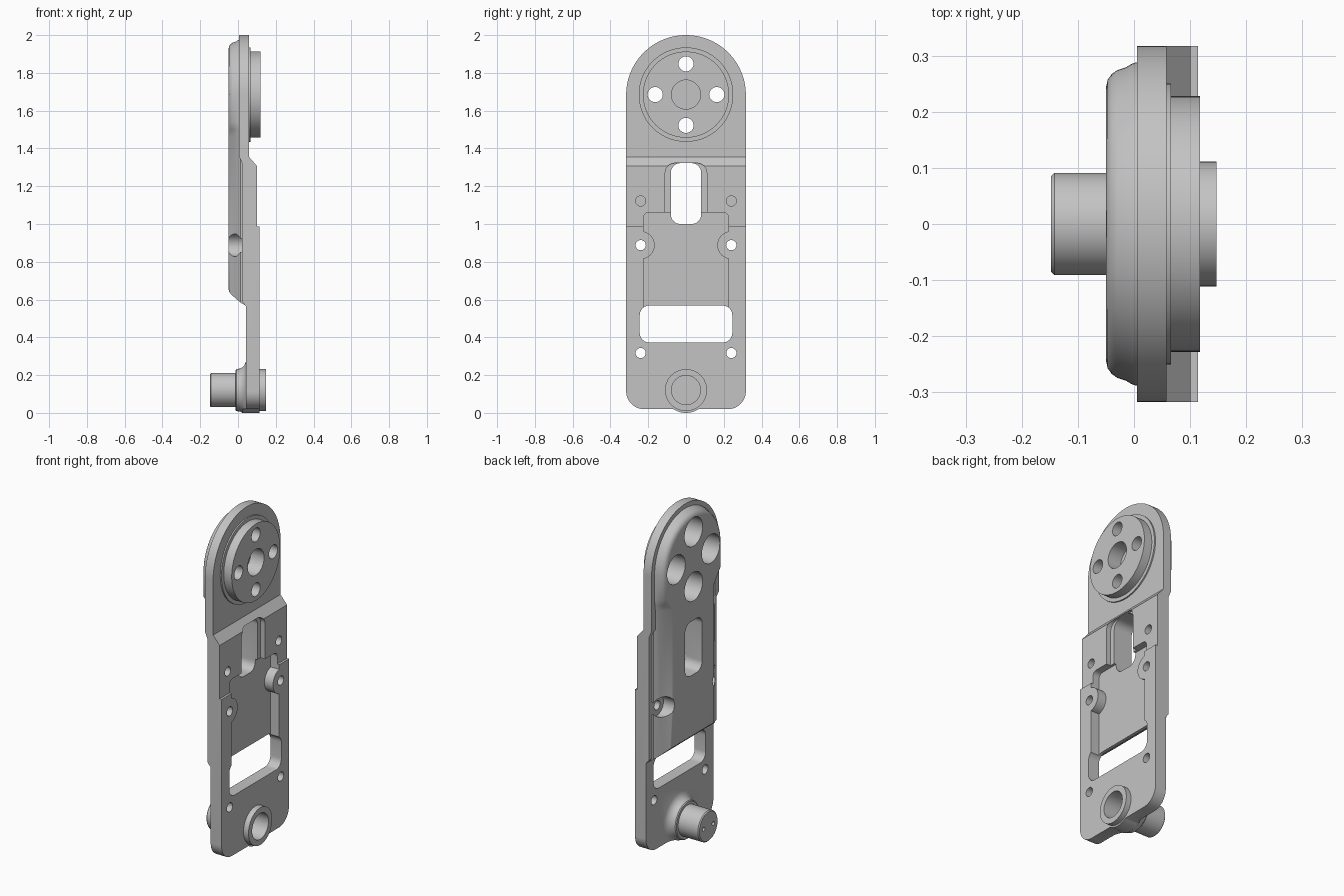
import bpy, bmesh
from math import sin, cos, radians, pi

if "Cube" in bpy.data.objects:
    bpy.data.objects.remove(bpy.data.objects["Cube"])

grey = bpy.data.materials.new("machined_grey")
grey.use_nodes = True
GREY = (0.55, 0.55, 0.55, 1)
grey.diffuse_color = GREY
grey.node_tree.nodes["Principled BSDF"].inputs["Base Color"].default_value = GREY

HEAD_Z, PIVOT_Z = 1.685, 0.121


def loft(name, sections):
    """Capped solid through matching point rings."""
    bm = bmesh.new()
    rings = [[bm.verts.new(p) for p in s] for s in sections]
    n = len(rings[0])
    for a, b in zip(rings, rings[1:]):
        for i in range(n):
            j = (i + 1) % n
            bm.faces.new((a[i], a[j], b[j], b[i]))
    bm.faces.new(rings[0])
    bm.faces.new(rings[-1])
    bmesh.ops.recalc_face_normals(bm, faces=bm.faces)
    mesh = bpy.data.meshes.new(name)
    bm.to_mesh(mesh)
    bm.free()
    mesh.materials.append(grey)
    ob = bpy.data.objects.new(name, mesh)
    bpy.context.collection.objects.link(ob)
    return ob


def arc(y, z, r, a0, a1, n):
    angles = [radians(a0 + (a1 - a0) * i / n) for i in range(n + 1)]
    return [(y + r * cos(a), z + r * sin(a)) for a in angles]


def prism(name, outline, x0, x1):
    return loft(name, [[(x, y, z) for y, z in outline] for x in (x0, x1)])


def lathe(name, profile, y, z, n=64):
    return loft(name, [[(x, py, pz) for py, pz in arc(y, z, r, 0, 360, n)[:-1]]
                       for x, r in profile])


def cylinder(r, x0, x1, y, z, n=40):
    return lathe("cutter", [(x0, r), (x1, r)], y, z, n)


def rounded_slot(w, z0, z1, r, x0, x1):
    pts = []
    for y, z, a in ((w - r, z1 - r, 0), (r - w, z1 - r, 90),
                    (r - w, z0 + r, 180), (w - r, z0 + r, 270)):
        pts += arc(y, z, r, a, a + 90, 8)
    return prism("cutter", pts, x0, x1)


def combine(ob, other, operation):
    other.hide_render = True
    mod = ob.modifiers.new("combine", "BOOLEAN")
    mod.operation, mod.object, mod.solver = operation, other, "EXACT"
    bpy.context.view_layer.objects.active = ob
    bpy.ops.object.modifier_apply(modifier=mod.name)
    bpy.data.objects.remove(other)


def cut(ob, other):
    combine(ob, other, "DIFFERENCE")


# Stepped plate, extruded across the width
side = [(.042, 0), (.114, 0), (.114, .988), (.101, .988), (.101, 1.306), (.058, 1.356),
        (.058, 2.05), (.005, 2.05), (.005, 1.36), (.022, 1.32), (.022, .588), (.042, .565)]
body = loft("arm_body", [[(x, y, z) for x, z in side] for y in (-.4, .4)])

# Flared collar behind the pivot
flare = [(-.012, .107), (-.007, .112), (.008, .113), (.022, .12), (.034, .132), (.042, .15),
         (.06, .15)]
combine(body, lathe("collar", flare, 0, PIVOT_Z), "UNION")

# Trim to the rounded outline with a lobe at the bottom
outline = (arc(0, 1.683, .317, 0, 180, 64) + arc(-.222, .115, .095, 180, 270, 12)
           + arc(0, PIVOT_Z, .121, 237, 303, 16) + arc(.222, .115, .095, 270, 360, 12))
combine(body, prism("outline", outline, -.3, .3), "INTERSECT")


# Raised shell on the rear, narrower below the head
def shell_ring(x, head, low, bottom):
    pts = arc(0, HEAD_Z, head, 0, 180, 64)
    mid = [(head, 1.54), ((head + low) / 2, 1.5), (low, 1.46), (low, bottom)]
    pts += [(-y, z) for y, z in mid] + mid[::-1]
    return [(x, y, z) for y, z in pts]


shell = [(.05, .292, .292, .562), (.012, .29, .288, .585), (-.003, .286, .266, .598),
         (-.015, .279, .244, .608), (-.03, .274, .22, .622), (-.04, .267, .206, .632),
         (-.047, .257, .196, .642), (-.05, .243, .188, .655)]
combine(body, loft("shell", [shell_ring(*s) for s in shell]), "UNION")

# Pocket, slot recess and through windows
cut(body, rounded_slot(.225, .45, 1.062, .03, .058, .2))
cut(body, rounded_slot(.11, .95, 1.322, .05, .072, .2))
cut(body, rounded_slot(.08, 1.0, 1.322, .05, -.2, .2))
cut(body, rounded_slot(.245, .373, .568, .05, -.2, .2))

# Screw pads, spot faces and screw holes on both sides
for y in (-.24, .24):
    combine(body, cylinder(.074, .05, .114, y, .888), "UNION")
    cut(body, cylinder(.06, -.2, .0225, y, .888))
    cut(body, cylinder(.027, -.2, .2, y, .888, 24))
    cut(body, cylinder(.027, -.2, .2, y, .317, 24))
    cut(body, cylinder(.027, .05, .2, y, 1.122, 24))

# Head disc and bearing ring
disc = lathe("head_disc", [(.054, .25), (.066, .25), (.066, .228), (.118, .228)], 0, HEAD_Z, 96)
ring = lathe("bearing_ring", [(.1, .111), (.147, .111)], 0, PIVOT_Z)
for i in range(4):
    y, z = .163 * cos(i * pi / 2), HEAD_Z + .163 * sin(i * pi / 2)
    cut(body, cylinder(.085, -.2, .2, y, z))
    cut(disc, cylinder(.04, -.2, .2, y, z))
for ob in (body, disc):
    cut(ob, cylinder(.077, .03, .2, 0, HEAD_Z))
for ob in (body, ring):
    cut(ob, cylinder(.077, .03, .2, 0, PIVOT_Z))

# Pivot shaft with two small end holes
shaft = lathe("pivot_shaft", [(-.148, .085), (-.142, .091), (.0, .091)], 0, PIVOT_Z)
for y in (-.045, .045):
    cut(shaft, cylinder(.012, -.2, -.11, y, PIVOT_Z, 16))

for ob in (body, disc, ring, shaft):
    bpy.ops.object.select_all(action="DESELECT")
    ob.select_set(True)
    bpy.context.view_layer.objects.active = ob
    bpy.ops.object.shade_smooth_by_angle(angle=radians(32))
